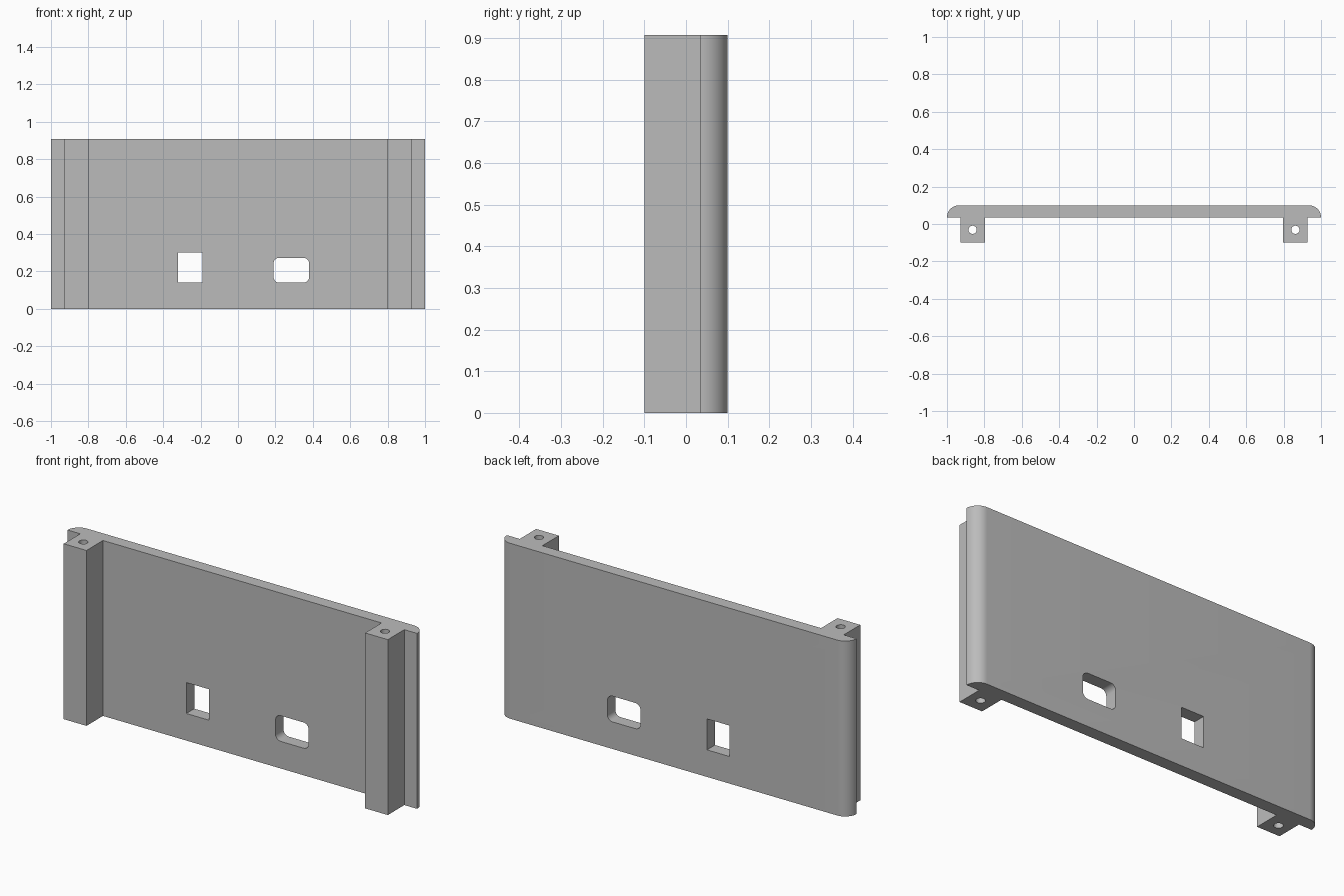
import bpy, bmesh, math

cube = bpy.data.objects.get("Cube")
if cube:
    bpy.data.objects.remove(cube, do_unlink=True)

HEIGHT = 0.907
BACK, INNER, FRONT = 0.1, 0.035, -0.1   # y of plate back, plate front, post front
POST_IN, POST_OUT = 0.797, 0.927
ROUND = BACK - INNER

grey = bpy.data.materials.new("plain_grey")
grey.use_nodes = True
colour = (0.5, 0.5, 0.5, 1)
grey.diffuse_color = colour
grey.node_tree.nodes["Principled BSDF"].inputs["Base Color"].default_value = colour


def arc(cx, cy, r, start, end, steps):
    return [(cx + r * math.cos(math.radians(start + (end - start) * i / steps)),
             cy + r * math.sin(math.radians(start + (end - start) * i / steps)))
            for i in range(steps + 1)]


def prism(name, outline, place, direction):
    """Extrude a closed 2D outline, placed in 3D, along a direction."""
    bm = bmesh.new()
    face = bm.faces.new([bm.verts.new(place(a, b)) for a, b in outline])
    made = bmesh.ops.extrude_face_region(bm, geom=[face])["geom"]
    bmesh.ops.translate(bm, vec=direction,
                        verts=[v for v in made if isinstance(v, bmesh.types.BMVert)])
    bmesh.ops.recalc_face_normals(bm, faces=bm.faces)
    mesh = bpy.data.meshes.new(name)
    bm.to_mesh(mesh)
    bm.free()
    mesh.materials.append(grey)
    obj = bpy.data.objects.new(name, mesh)
    bpy.context.collection.objects.link(obj)
    return obj


def rounded_rect(x0, x1, z0, z1, r):
    corners = [(x1 - r, z1 - r, 0), (x0 + r, z1 - r, 90),
               (x0 + r, z0 + r, 180), (x1 - r, z0 + r, 270)]
    return [p for x, z, a in corners for p in arc(x, z, r, a, a + 90, 8)]


# Plate and both mounting posts share one mirrored cross-section
half = arc(1 - ROUND, INNER, ROUND, 90, 0, 16)
half += [(POST_OUT, INNER), (POST_OUT, FRONT), (POST_IN, FRONT), (POST_IN, INNER)]
section = half + [(-x, y) for x, y in reversed(half)]
panel = prism("panel_with_posts", section, lambda x, y: (x, y, 0), (0, 0, HEIGHT))

# Cutters: a screw bore in each post and two openings through the plate
cutters = []
for side, label in ((-1, "right"), (1, "left")):
    circle = arc(side * 0.863, -0.031, 0.022, 0, 360, 32)[:-1]
    cutters.append(prism(label + "_bore_cutter", circle,
                         lambda x, y: (x, y, -0.1), (0, 0, HEIGHT + 0.2)))
square = [(-0.32, 0.14), (-0.19, 0.14), (-0.19, 0.3), (-0.32, 0.3)]
for label, outline in (("square_opening", square),
                       ("rounded_opening", rounded_rect(0.19, 0.38, 0.14, 0.273, 0.03))):
    cutters.append(prism(label + "_cutter", outline,
                         lambda x, z: (x, -0.05, z), (0, 0.25, 0)))

for cutter in cutters:
    cutter.hide_render = True
    cutter.display_type = 'WIRE'
    mod = panel.modifiers.new(cutter.name, 'BOOLEAN')
    mod.operation = 'DIFFERENCE'
    mod.solver = 'EXACT'
    mod.object = cutter

# Bake the cuts, then smooth the rounded parts
bpy.ops.object.select_all(action='DESELECT')
panel.select_set(True)
bpy.context.view_layer.objects.active = panel
for mod in list(panel.modifiers):
    bpy.ops.object.modifier_apply(modifier=mod.name)
for cutter in cutters:
    bpy.data.objects.remove(cutter, do_unlink=True)
bpy.ops.object.shade_smooth_by_angle(angle=math.radians(30))
